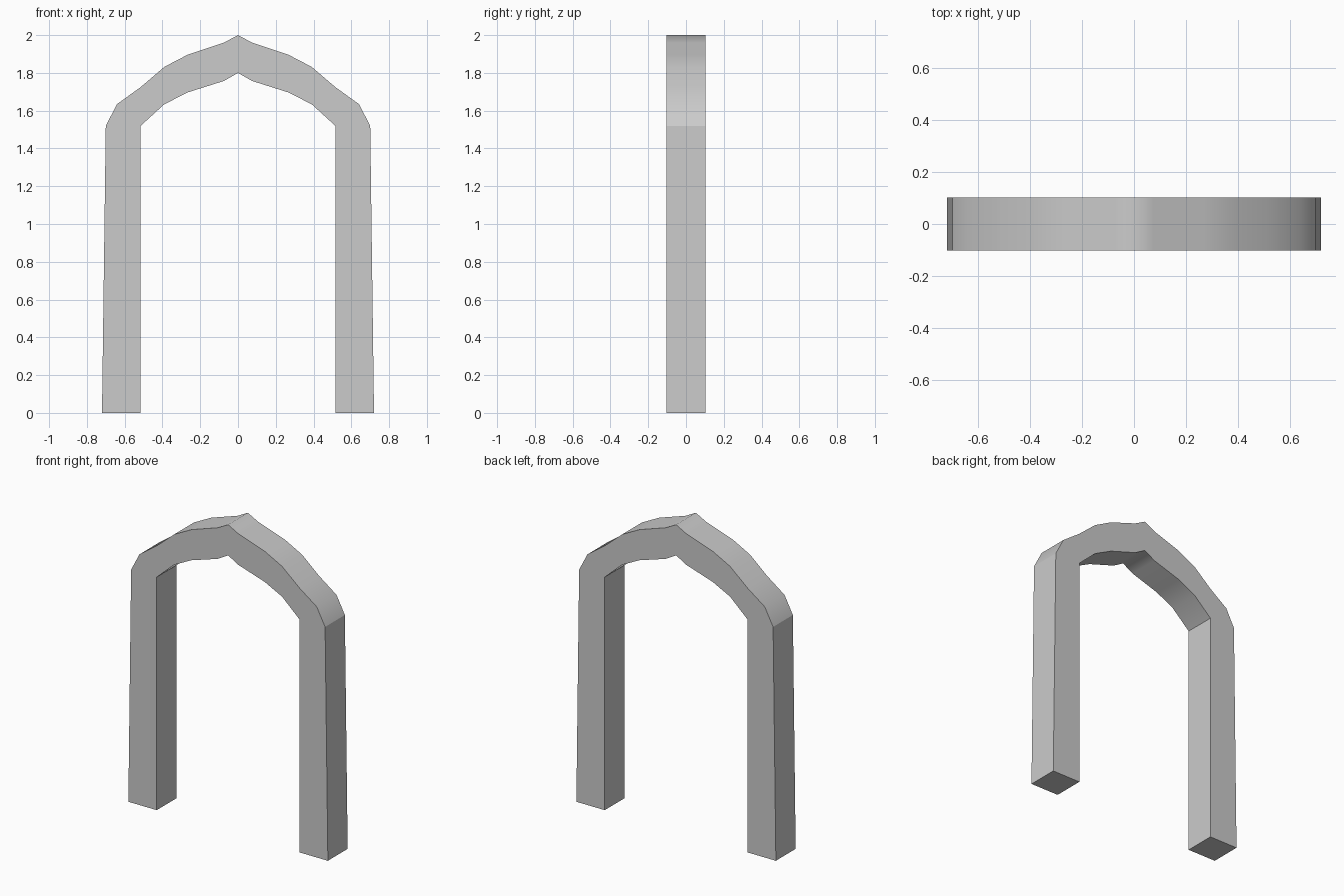
import bpy
import bmesh

if "Cube" in bpy.data.objects:
    bpy.data.objects.remove(bpy.data.objects["Cube"])

DEPTH = 0.204
SPRING = 1.52  # height where the legs meet the arch

# Right half of the front outline: foot to peak outside, peak to foot inside
outer = [(0.72, 0), (0.70, SPRING), (0.64, 1.635), (0.515, 1.725),
         (0.39, 1.832), (0.265, 1.897), (0.075, 1.96), (0, 2.0)]
inner = [(0, 1.8), (0.075, 1.757), (0.265, 1.697), (0.39, 1.634),
         (0.515, SPRING), (0.515, 0)]


def mirrored(points):
    return [(-x, z) for x, z in reversed(points)]


# Full closed outline, mirrored across x = 0
outline = outer + mirrored(outer[:-1]) + mirrored(inner[1:]) + inner

# Extrude the outline front to back
bm = bmesh.new()
front = bm.faces.new([bm.verts.new((x, -DEPTH / 2, z)) for x, z in outline])
result = bmesh.ops.extrude_face_region(bm, geom=[front], use_keep_orig=True)
moved = [g for g in result["geom"] if isinstance(g, bmesh.types.BMVert)]
bmesh.ops.translate(bm, verts=moved, vec=(0, DEPTH, 0))
bmesh.ops.recalc_face_normals(bm, faces=bm.faces)

# Smooth the curved top and underside; legs, front and back stay flat
for f in bm.faces:
    f.normal_update()
    f.smooth = abs(f.normal.y) < 0.5 and min(v.co.z for v in f.verts) > SPRING - 0.01

mesh = bpy.data.meshes.new("door_arch")
bm.to_mesh(mesh)
bm.free()
bpy.context.collection.objects.link(bpy.data.objects.new("door_arch", mesh))
